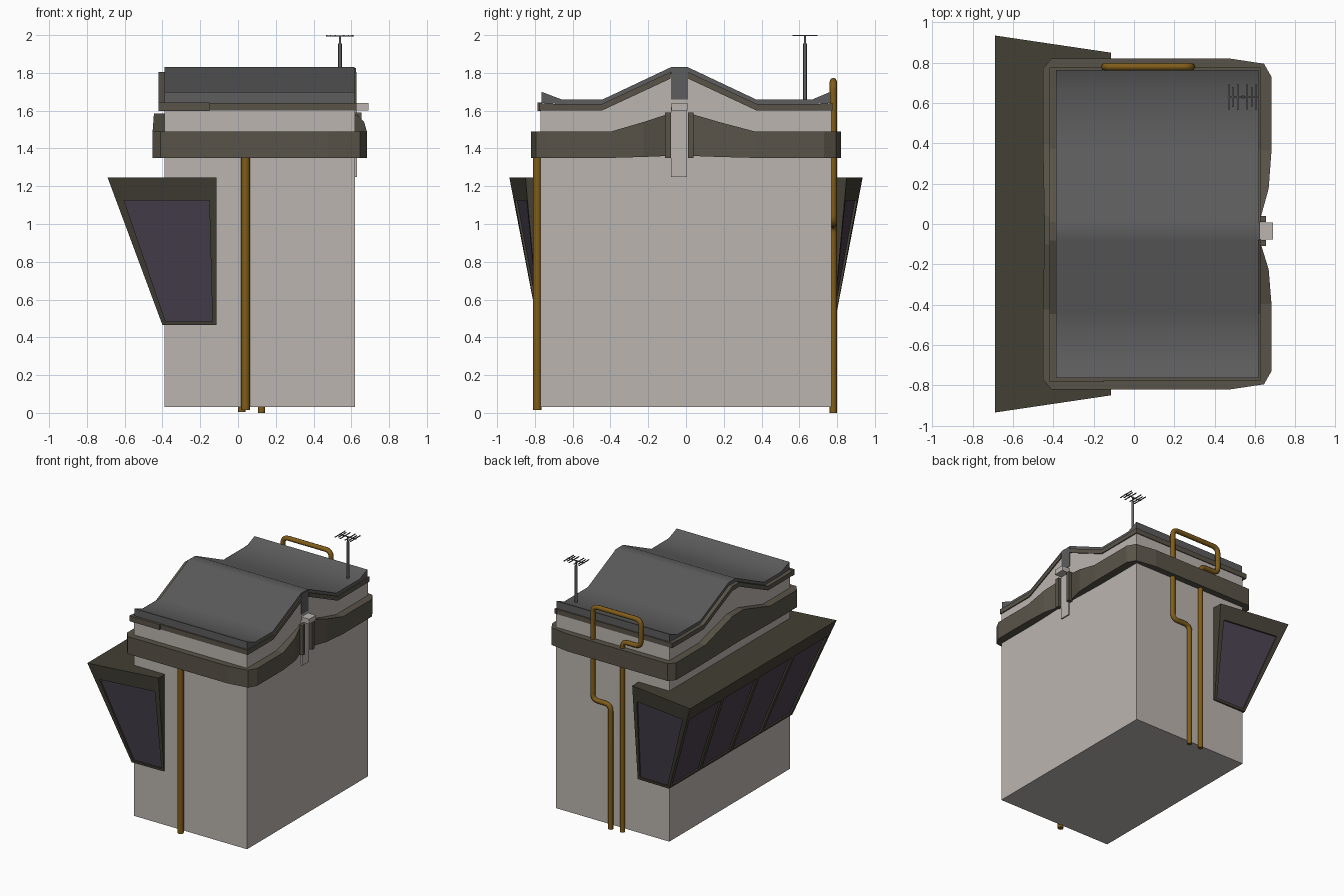
import bpy, bmesh, math
from mathutils import Vector

if "Cube" in bpy.data.objects:
    bpy.data.objects.remove(bpy.data.objects["Cube"])


def mat(name, c):
    m = bpy.data.materials.new(name)
    m.diffuse_color = (*c, 1)
    m.use_nodes = True
    m.node_tree.nodes["Principled BSDF"].inputs["Base Color"].default_value = m.diffuse_color
    return m


WALL = mat("plaster", (0.50, 0.46, 0.43))
ROOF = mat("roof_sheet", (0.11, 0.11, 0.11))
TRIM = mat("dark_trim", (0.10, 0.088, 0.066))
FRAME = mat("window_frame", (0.055, 0.05, 0.035))
GLASS = mat("glass", (0.065, 0.052, 0.075))
PIPE = mat("bronze", (0.22, 0.11, 0.01))
METAL = mat("metal", (0.12, 0.12, 0.12))


def finish(bm, name, mats, smooth=False):
    bmesh.ops.recalc_face_normals(bm, faces=bm.faces)
    me = bpy.data.meshes.new(name)
    bm.to_mesh(me)
    bm.free()
    ob = bpy.data.objects.new(name, me)
    bpy.context.collection.objects.link(ob)
    for m in mats:
        me.materials.append(m)
    if smooth:
        bpy.context.view_layer.objects.active = ob
        ob.select_set(True)
        bpy.ops.object.shade_smooth_by_angle(angle=math.radians(30))
        ob.select_set(False)
    return ob


def extrude_x(name, pts, x0, x1, m, smooth=False):
    """Closed (y, z) outline extruded along x."""
    bm = bmesh.new()
    f = bm.faces.new([bm.verts.new((x0, y, z)) for y, z in pts])
    g = bmesh.ops.extrude_face_region(bm, geom=[f])["geom"]
    bmesh.ops.translate(bm, vec=(x1 - x0, 0, 0), verts=[v for v in g if isinstance(v, bmesh.types.BMVert)])
    return finish(bm, name, [m], smooth)


def box(name, x0, x1, y0, y1, z0, z1, m):
    return extrude_x(name, [(y0, z0), (y1, z0), (y1, z1), (y0, z1)], x0, x1, m)


def strip(name, pts, m):
    """Solid strip along (x, y, depth vector x, y, z bottom, z top) stations."""
    bm = bmesh.new()
    rings = []
    for x, y, dx, dy, zb, zt in pts:
        rings.append([bm.verts.new(c) for c in ((x, y, zb), (x, y, zt), (x + dx, y + dy, zt), (x + dx, y + dy, zb))])
    for a, b in zip(rings, rings[1:]):
        for i in range(4):
            j = (i + 1) % 4
            bm.faces.new((a[i], a[j], b[j], b[i]))
    bm.faces.new(rings[0])
    bm.faces.new(rings[-1])
    return finish(bm, name, [m])


def pipe(name, pts, r, fillet, m):
    """Round pipe along a path with rounded elbows."""
    P = [Vector(p) for p in pts]
    path = [P[0]]
    for a, b, c in zip(P, P[1:], P[2:]):
        s, e = b + (a - b).normalized() * fillet, b + (c - b).normalized() * fillet
        for i in range(6):
            t = i / 5
            path.append(s * (1 - t) ** 2 + b * 2 * t * (1 - t) + e * t * t)
    path.append(P[-1])
    cu = bpy.data.curves.new(name, "CURVE")
    cu.dimensions = "3D"
    cu.bevel_depth, cu.bevel_resolution, cu.use_fill_caps = r, 2, True
    sp = cu.splines.new("POLY")
    sp.points.add(len(path) - 1)
    for q, v in zip(sp.points, path):
        q.co = (*v, 1)
    cu.materials.append(m)
    ob = bpy.data.objects.new(name, cu)
    bpy.context.collection.objects.link(ob)
    return ob


# Walls and wavy roof sheet
top = [(-0.765, 1.70), (-0.66, 1.66), (-0.44, 1.66), (-0.08, 1.83), (0.01, 1.83), (0.37, 1.66), (0.67, 1.66), (0.765, 1.70)]
under = [(y, 1.64 if abs(y) > 0.7 else z - 0.025) for y, z in top]
extrude_x("walls", [(-0.77, 0.03)] + [(y * 1.006, z - 0.01) for y, z in under] + [(0.77, 0.03)], -0.39, 0.62, WALL)
extrude_x("roof", top + under[::-1], -0.388, 0.618, ROOF, True)

# Eave trim following the roof on both gables, flat on front and back
low = [(y * 1.015, min(z, 1.60) if abs(y) > 0.7 else z - 0.035) for y, z in under]
up = [(y * 1.015, z) for y, z in under]
extrude_x("eave_trim_left", up + low[::-1], -0.42, -0.385, TRIM)
extrude_x("eave_trim_right_a", up[:4] + low[3::-1], 0.61, 0.628, TRIM)
extrude_x("eave_trim_right_b", up[4:] + low[:3:-1], 0.61, 0.628, TRIM)
for n, s in (("front", -1), ("back", 1)):
    y0, y1 = sorted((s * 0.76, s * 0.776))
    box("eave_trim_" + n, -0.42, 0.628, y0, y1, 1.60, 1.64, TRIM)
box("eave_trim_corner", -0.42, -0.15, -0.785, -0.76, 1.598, 1.642, TRIM)
box("ridge_end", 0.61, 0.624, -0.08, 0.01, 1.66, 1.825, ROOF)

# Cornice band running round the building, open at the downspout
half = [(0.63, 0.07, 1.36, 1.58), (0.668, 0.20, 1.355, 1.54), (0.682, 0.38, 1.35, 1.49), (0.682, 0.73, 1.35, 1.49),
        (0.645, 0.795, 1.35, 1.49), (0.48, 0.82, 1.35, 1.49), (-0.41, 0.82, 1.35, 1.49), (-0.452, 0.77, 1.35, 1.49),
        (-0.452, 0.41, 1.35, 1.49), (-0.445, 0.07, 1.35, 1.585), (-0.445, 0.0, 1.35, 1.585)]
for n, s in (("back", 1), ("front", -1)):
    pts = []
    for x, y, zb, zt in half:
        ix, iy = max(-0.38, min(0.61, x)), min(0.76, y)
        yc = s * y - 0.035 * max(0, 1 - y / 0.7)
        pts.append((x, yc, ix - x, s * (iy - y), zb, zt))
    strip("cornice_" + n, pts, TRIM)
for n, y in (("a", -0.11), ("b", 0.01)):
    box("cornice_clip_" + n, 0.60, 0.655, y, y + 0.03, 1.35, 1.59, TRIM)

# Downspout with hopper
box("downspout", 0.60, 0.63, -0.08, 0.005, 1.25, 1.62, WALL)
box("spout_hopper", 0.62, 0.69, -0.078, 0.008, 1.60, 1.64, WALL)


# Leaning bay window: gridded faces with recessed panes
def window_face(bm, quad, us, vs, panes, depth):
    q = [Vector(p) for p in quad]          # bottom a, bottom b, top b, top a

    def P(u, v):
        return q[0].lerp(q[1], u).lerp(q[3].lerp(q[2], u), v)
    for i in range(len(us) - 1):
        for j in range(len(vs) - 1):
            c = [P(us[i], vs[j]), P(us[i + 1], vs[j]), P(us[i + 1], vs[j + 1]), P(us[i], vs[j + 1])]
            o = [bm.verts.new(p) for p in c]
            if (i, j) not in panes:
                bm.faces.new(o)
                continue
            d = [bm.verts.new(p + Vector(depth)) for p in c]
            for k in range(4):
                bm.faces.new((o[k], o[(k + 1) % 4], d[(k + 1) % 4], d[k]))
            bm.faces.new(d).material_index = 1


bm = bmesh.new()
vs = [0, 0.025, 0.845, 1]
for s in (-1, 1):
    window_face(bm, [(-0.40, s * 0.785, 0.465), (-0.115, s * 0.78, 0.465), (-0.115, s * 0.85, 1.245), (-0.69, s * 0.935, 1.245)],
                [0, 0.08, 0.93, 1], vs, {(1, 1)}, (0, -s * 0.012, 0))
    bm.faces.new([bm.verts.new(c) for c in ((-0.115, s * 0.78, 0.465), (-0.115, s * 0.85, 1.245),
                                            (-0.115, s * 0.76, 1.245), (-0.115, s * 0.76, 0.465))])
    bm.faces.new([bm.verts.new(c) for c in ((-0.40, s * 0.785, 0.465), (-0.115, s * 0.78, 0.465),
                                            (-0.115, s * 0.76, 0.465), (-0.40, s * 0.76, 0.465))])
us = [0, 0.02, 0.242, 0.262, 0.49, 0.51, 0.738, 0.758, 0.98, 1]
window_face(bm, [(-0.40, -0.785, 0.465), (-0.40, 0.785, 0.465), (-0.69, 0.935, 1.245), (-0.69, -0.935, 1.245)],
            us, vs, {(i, 1) for i in (1, 3, 5, 7)}, (0.015, 0, 0))
for s in (-1, 1):
    bm.faces.new([bm.verts.new(c) for c in ((-0.69, 0, 1.245), (-0.69, s * 0.935, 1.245), (-0.115, s * 0.85, 1.245),
                                            (-0.115, s * 0.765, 1.245), (-0.38, s * 0.765, 1.245), (-0.38, 0, 1.245))])
bm.faces.new([bm.verts.new(c) for c in ((-0.40, -0.785, 0.465), (-0.40, 0.785, 0.465), (-0.38, 0.785, 0.465), (-0.38, -0.785, 0.465))])
bmesh.ops.remove_doubles(bm, verts=bm.verts, dist=0.0005)
finish(bm, "bay_window", [FRAME, GLASS])

# Pipes: one straight at the front, one loop at the back
pipe("front_pipe", [(0.04, -0.788, 0.015), (0.04, -0.788, 1.4)], 0.023, 0.04, PIPE)
yb = 0.78
pipe("back_pipe_loop", [(0.125, yb, 0), (0.125, yb, 1.0), (0.285, yb, 1.0), (0.285, yb, 1.755), (-0.145, yb, 1.755),
                        (-0.145, yb, 1.54), (0.02, yb, 1.54), (0.02, yb, 0.005)], 0.019, 0.05, PIPE)

# Roof aerial
pipe("aerial_mast", [(0.54, 0.63, 1.64), (0.54, 0.63, 1.955)], 0.01, 0.01, METAL)
pipe("aerial_mast_tip", [(0.54, 0.63, 1.95), (0.54, 0.63, 1.998)], 0.006, 0.01, METAL)
box("aerial_boom", 0.465, 0.615, 0.627, 0.633, 1.992, 1.998, METAL)
for i, x in enumerate((0.47, 0.49, 0.515, 0.56, 0.585, 0.605)):
    h = 0.065 if i in (0, 2, 3, 5) else 0.05
    box("aerial_rod_%d" % i, x - 0.003, x + 0.003, 0.63 - h, 0.63 + h, 1.994, 2.0, METAL)
